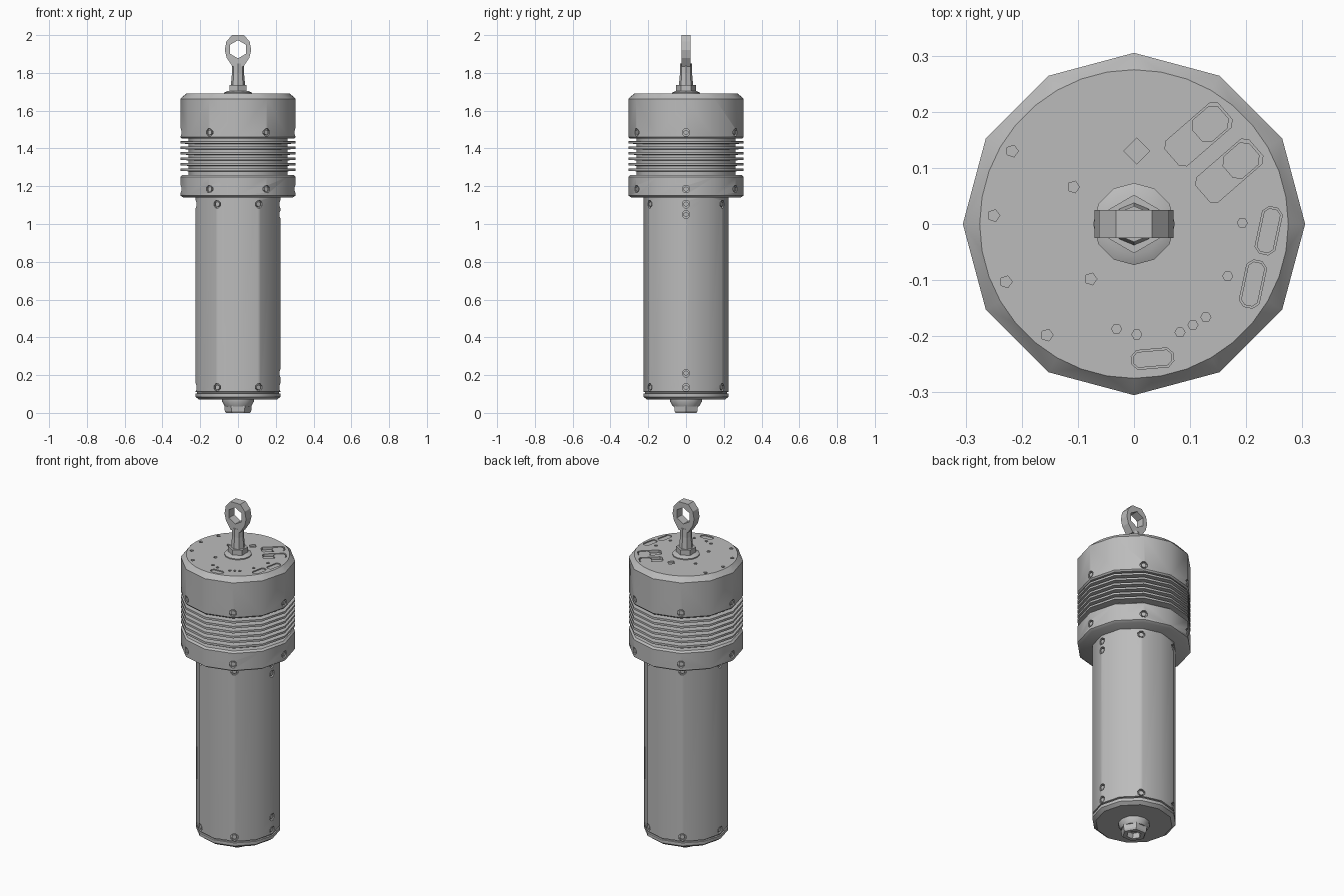
import bpy, bmesh, math
from mathutils import Matrix, Vector

if "Cube" in bpy.data.objects:
    bpy.data.objects.remove(bpy.data.objects["Cube"])

metal = bpy.data.materials.new("plain_grey_metal")
metal.use_nodes = True
metal.diffuse_color = (0.5, 0.5, 0.5, 1)
metal.node_tree.nodes["Principled BSDF"].inputs["Base Color"].default_value = (0.5, 0.5, 0.5, 1)


def make(bm, name):
    bmesh.ops.recalc_face_normals(bm, faces=bm.faces)
    mesh = bpy.data.meshes.new(name)
    bm.to_mesh(mesh)
    bm.free()
    mesh.materials.append(metal)
    ob = bpy.data.objects.new(name, mesh)
    bpy.context.collection.objects.link(ob)
    return ob


def select(ob):
    bpy.ops.object.select_all(action='DESELECT')
    ob.select_set(True)
    bpy.context.view_layer.objects.active = ob


def smooth(ob):
    select(ob)
    bpy.ops.object.shade_smooth_by_angle(angle=math.radians(35))


def circle(r, n, turn=0):
    return [(r * math.cos(math.tau * i / n + turn), r * math.sin(math.tau * i / n + turn))
            for i in range(n)]


def lathe(name, profile, n=12):
    bm = bmesh.new()
    rings = [[bm.verts.new((x, y, z)) for x, y in circle(r, n)] for r, z in profile]
    for a, b in zip(rings, rings[1:]):
        for i in range(n):
            j = (i + 1) % n
            bm.faces.new((a[i], a[j], b[j], b[i]))
    bm.faces.new(rings[0])
    bm.faces.new(rings[-1])
    return make(bm, name)


def prism(bm, outline, low, high, matrix):
    a = [bm.verts.new(matrix @ Vector((x, y, low))) for x, y in outline]
    b = [bm.verts.new(matrix @ Vector((x, y, high))) for x, y in outline]
    bm.faces.new(a[::-1])
    bm.faces.new(b)
    for i in range(len(a)):
        j = (i + 1) % len(a)
        bm.faces.new((a[i], a[j], b[j], b[i]))


def rounded(w, h, c):
    # Rectangle with clipped corners
    w, h = w / 2, h / 2
    return [(w - c, -h), (w, c - h), (w, h - c), (w - c, h),
            (c - w, h), (-w, h - c), (-w, c - h), (c - w, -h)]


def cut(ob, bm):
    cutter = make(bm, "cutter")
    cutter.hide_render = True
    mod = ob.modifiers.new("cut", 'BOOLEAN')
    mod.object = cutter
    mod.operation = 'DIFFERENCE'
    mod.solver = 'EXACT'
    select(ob)
    bpy.ops.object.modifier_apply(modifier=mod.name)
    bpy.data.objects.remove(cutter)


def spots(radius, heights):
    for z in heights:
        for i in range(6):
            yield radius, math.tau * i / 6, z


def screws(ob, name, places):
    # Countersunk holes with a small head inside each
    holes, heads = bmesh.new(), bmesh.new()
    for r, a, z in places:
        m = (Matrix.Rotation(a, 4, 'Z') @ Matrix.Translation((r, 0, z))
             @ Matrix.Rotation(math.pi / 2, 4, 'Y'))
        prism(holes, circle(.021, 8, .39), -.018, .02, m)
        prism(heads, circle(.014, 6), -.024, -.006, m)
    cut(ob, holes)
    make(heads, name)
    smooth(ob)


# Long lower body with grooved end cap
R, H = .225, .305
body = lathe("lower_body", [(.205, .07), (R, .085), (R, .103), (.216, .104),
                            (.216, .11), (R, .112), (R, 1.145)])
screws(body, "body_screws", list(spots(R, (.135, 1.105))) + [(R, 0, .21), (R, 0, 1.05)])

# Bottom fitting with hexagonal socket
smooth(lathe("bottom_collar", [(.07, .035), (.084, .06), (.084, .072)]))
lathe("bottom_fitting", [(.035, .03), (.04, 0), (.064, 0), (.07, .01), (.075, .06)], 6)

# Lower flange of the head
flange = lathe("head_flange", [(.29, 1.14), (H, 1.15), (H, 1.25), (.295, 1.26)])
screws(flange, "flange_screws", spots(H, (1.185,)))

# Cooling fins on a narrower core
profile = [(.262, 1.255)]
for i in range(6):
    z = 1.279 + i * .029
    profile += [(.262, z), (H, z + .002), (H, z + .014), (.262, z + .016)]
smooth(lathe("cooling_fins", profile + [(.262, 1.46)]))

# Head cap, faceted side flowing into a rounder top
bm = bmesh.new()
for r, z, n in ((.297, 1.452, 12), (H, 1.46, 12), (H, 1.663, 12), (.275, 1.69, 36)):
    for x, y in circle(r, n):
        bm.verts.new((x, y, z))
bmesh.ops.convex_hull(bm, input=bm.verts)
bmesh.ops.dissolve_limit(bm, angle_limit=.01, verts=bm.verts, edges=bm.edges)
cap = make(bm, "head_cap")

# Ports and small holes in the top
TOP = 1.69
bm = bmesh.new()
plugs = bmesh.new()
ports = [(.115, .16, .125, .058, 41), (.17, .095, .125, .058, 41),
         (.24, -.012, .036, .085, -12), (.212, -.107, .036, .085, -12),
         (.033, -.24, .075, .034, 5)]
for i, (x, y, w, h, turn) in enumerate(ports):
    m = Matrix.Translation((x, y, TOP)) @ Matrix.Rotation(math.radians(turn), 4, 'Z')
    prism(bm, rounded(w, h, .01), -.016, .02, m)
    if i < 2:
        prism(plugs, rounded(w * .5, h - .006, .012), -.018, -.003,
              m @ Matrix.Translation((w * .22, 0, 0)))
    else:
        prism(plugs, rounded(w - .006, h - .006, .008), -.018, -.004, m)
pin_holes = [(.193, .002), (.167, -.093), (-.031, -.187), (.005, -.197),
             (.082, -.193), (.105, -.18), (.128, -.166)]
side_holes = [(-.217, .13), (-.25, .015), (-.228, -.103), (-.155, -.198),
              (-.108, .066), (-.077, -.098)]
for places, r, n in ((pin_holes, .009, 6), (side_holes, .011, 5), ([(.005, .13)], .023, 4)):
    for x, y in places:
        prism(bm, circle(r, n), -.01, .02, Matrix.Translation((x, y, TOP)))
cut(cap, bm)
make(plugs, "port_plugs")
screws(cap, "cap_screws", spots(H, (1.485,)))

# Lifting eye: washer, nut, shank and ring
smooth(lathe("eye_washer", [(.073, 1.688), (.073, 1.696), (.055, 1.705)]))
bm = bmesh.new()
prism(bm, circle(.052, 6, math.pi / 6), 1.70, 1.735, Matrix())
make(bm, "eye_nut")
lathe("eye_shank", [(.038, 1.73), (.032, 1.80), (.032, 1.85)], 8)

upright = Matrix.Translation((0, 0, 1.925)) @ Matrix.Rotation(math.pi / 2, 4, 'X')
half = [(.032, .075), (.062, .04), (.07, -.005), (.06, -.045), (.03, -.09)]
bm = bmesh.new()
prism(bm, half + [(-x, y) for x, y in reversed(half)], -.025, .025, upright)
ring = make(bm, "eye_ring")
bm = bmesh.new()
prism(bm, circle(.048, 6, math.pi / 6), -.05, .05, upright)
cut(ring, bm)
